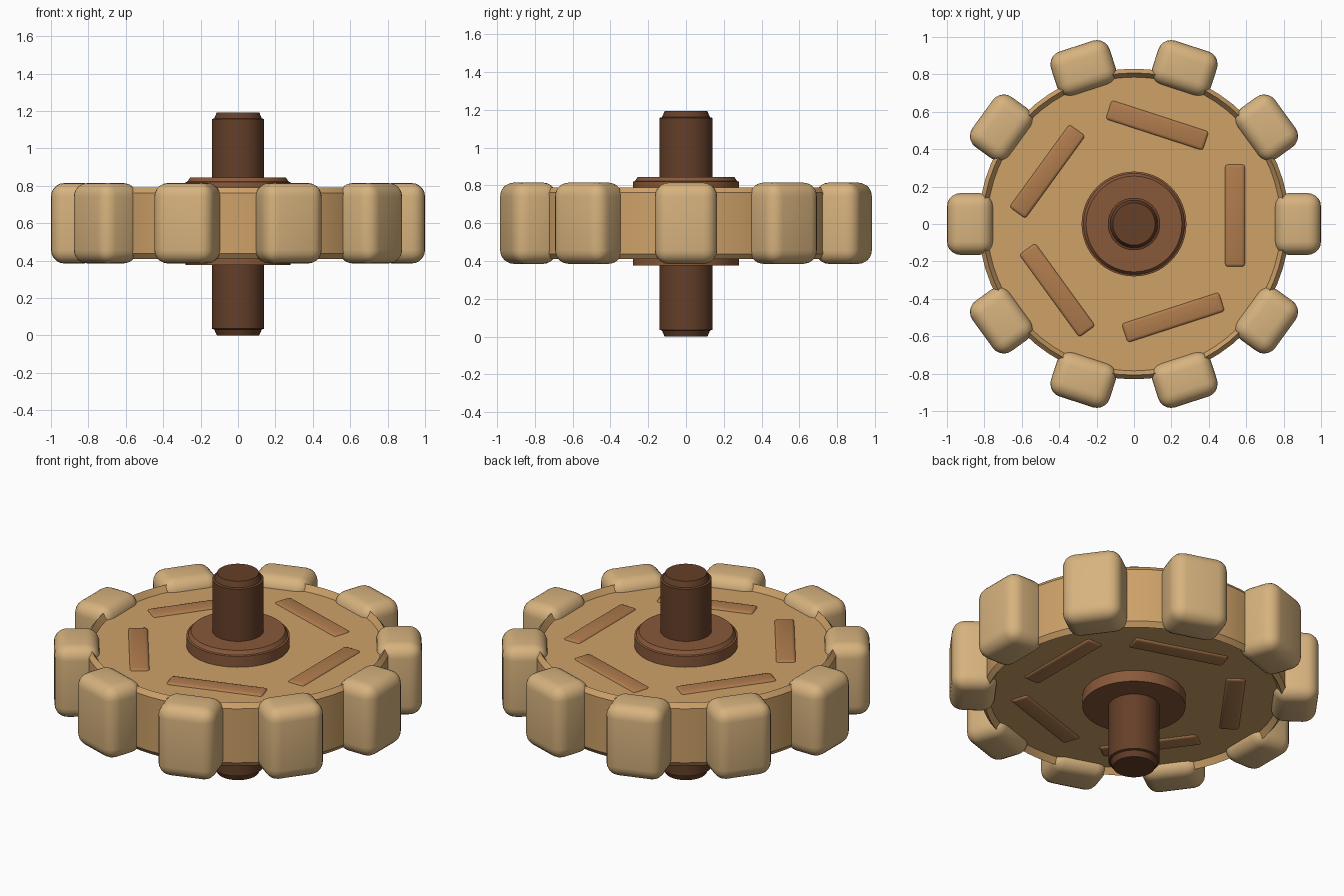
import bpy, bmesh, math
from mathutils import Matrix

if "Cube" in bpy.data.objects:
    bpy.data.objects.remove(bpy.data.objects["Cube"])


def material(name, rgb):
    m = bpy.data.materials.new(name)
    m.diffuse_color = (*rgb, 1)
    m.use_nodes = True
    m.node_tree.nodes["Principled BSDF"].inputs["Base Color"].default_value = m.diffuse_color
    return m


TAN = material("tan_wood", (0.62, 0.36, 0.14))
PALE = material("pale_wood", (0.68, 0.45, 0.21))
INLAY = material("inlay_wood", (0.43, 0.20, 0.075))
HUB = material("hub_wood", (0.25, 0.10, 0.042))
DARK = material("dark_wood", (0.13, 0.05, 0.022))


def finish(name, bm, mat):
    bmesh.ops.recalc_face_normals(bm, faces=bm.faces)
    me = bpy.data.meshes.new(name)
    bm.to_mesh(me)
    bm.free()
    me.materials.append(mat)
    ob = bpy.data.objects.new(name, me)
    bpy.context.collection.objects.link(ob)
    bpy.ops.object.select_all(action='DESELECT')
    ob.select_set(True)
    bpy.context.view_layer.objects.active = ob
    bpy.ops.object.shade_smooth_by_angle(angle=math.radians(30))
    return ob


def lathe(name, profile, mat, n=64):
    """Closed turned solid from (radius, z) points, bottom to top."""
    bm = bmesh.new()
    rings = [[bm.verts.new((r * math.cos(2 * math.pi * i / n),
                            r * math.sin(2 * math.pi * i / n), z))
              for i in range(n)] for r, z in profile]
    for a, b in zip(rings, rings[1:]):
        for i in range(n):
            j = (i + 1) % n
            bm.faces.new((a[i], a[j], b[j], b[i]))
    bm.faces.new(rings[0][::-1])
    bm.faces.new(rings[-1])
    return finish(name, bm, mat)


def block(name, size, centre, angle, mat, bevel, segments):
    """Bevelled box turned about the wheel axis."""
    bm = bmesh.new()
    bmesh.ops.create_cube(bm, size=1)
    bmesh.ops.scale(bm, vec=size, verts=bm.verts)
    bmesh.ops.bevel(bm, geom=bm.edges[:], offset=bevel, segments=segments,
                    profile=0.5, affect='EDGES')
    bmesh.ops.transform(bm, verts=bm.verts, matrix=Matrix.Rotation(angle, 4, 'Z')
                        @ Matrix.Translation(centre))
    return finish(name, bm, mat)


# wheel disc: chamfered raised rim around recessed faces, same above and below
half = [(0.785, -0.155), (0.808, -0.19), (0.83, -0.162)]
profile = [(r, 0.6 + z) for r, z in half] + [(r, 0.6 - z) for r, z in half[::-1]]
lathe("wheel_disc", profile, TAN)

# hub collar and shaft
lathe("hub", [(0.28, 0.377), (0.28, 0.82), (0.27, 0.823), (0.256, 0.845)], HUB)
lathe("shaft", [(0.113, 0), (0.127, 0.032), (0.14, 0.036),
                (0.14, 1.157), (0.127, 1.161), (0.113, 1.193)], DARK)

# ten rounded teeth around the rim
for k in range(10):
    block(f"tooth_{k + 1}", (0.247, 0.33, 0.43), (0.8765, 0, 0.6),
          k * math.radians(36), PALE, 0.072, 5)

# five offset inlay bars showing on both recessed faces
for k in range(5):
    block(f"inlay_bar_{k + 1}", (0.11, 0.55, 0.33), (0.54, 0.045, 0.6),
          k * math.radians(72), INLAY, 0.018, 3)
